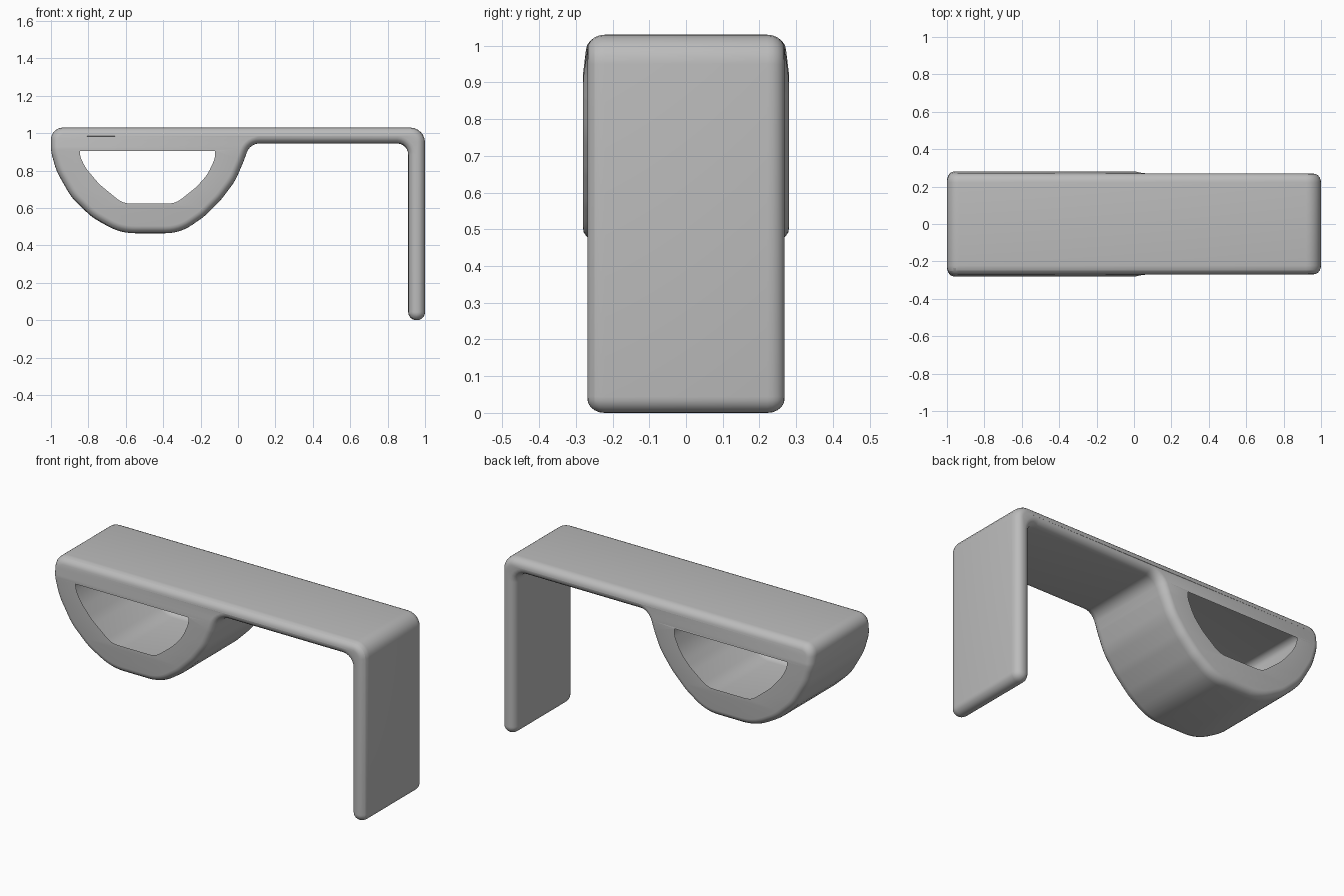
import bpy
import math
from mathutils import Vector

cube = bpy.data.objects.get("Cube")
if cube:
    bpy.data.objects.remove(cube, do_unlink=True)

FLAT, EDGE, STRETCH = 0.222, 0.039, 1.2

grey = bpy.data.materials.new("light grey")
grey.use_nodes = True
colour = (0.5, 0.5, 0.5, 1)
grey.diffuse_color = colour
grey.node_tree.nodes["Principled BSDF"].inputs["Base Color"].default_value = colour


def fillet(corners, steps=7):
    """Round every (x, z, radius) corner of a closed outline."""
    points = []
    for i, (x, z, radius) in enumerate(corners):
        p = Vector((x, z))
        a = Vector(corners[i - 1][:2]) - p
        b = Vector(corners[(i + 1) % len(corners)][:2]) - p
        half = a.angle(b) / 2
        reach = min(radius / math.tan(half), a.length * 0.49, b.length * 0.49)
        start, end = p + a.normalized() * reach, p + b.normalized() * reach
        centre = p + (a.normalized() + b.normalized()).normalized() * reach / math.cos(half)
        u, v = start - centre, end - centre
        sweep = u.angle_signed(v)
        for k in range(steps):
            t = -sweep * k / (steps - 1)
            points.append(centre + Vector((u.x * math.cos(t) - u.y * math.sin(t),
                                           u.x * math.sin(t) + u.y * math.cos(t))))
    return points


# Outer outline: slab, leg, then around the finger loop
outer = [(-1, 1.03, .075), (1, 1.03, .08), (1, 0, .0445), (.91, 0, .0445),
         (.91, .945, .06), (.065, .945, .09), (.03, .85, .2), (-.015, .745, .3),
         (-.09, .645, .3), (-.18, .555, .3), (-.31, .465, .3), (-.63, .465, .3),
         (-.78, .55, .3), (-.89, .655, .3), (-.97, .795, .3), (-1, .9, .2)]
# Opening inside the loop
hole = [(-.885, .945, .06), (-.885, .87, .15), (-.85, .795, .3), (-.77, .70, .3),
        (-.63, .585, .15), (-.32, .585, .15), (-.20, .68, .3), (-.13, .755, .3),
        (-.083, .86, .15), (-.083, .945, .06)]

# Extruded, round-edged profile
curve = bpy.data.curves.new("hook_profile", "CURVE")
curve.dimensions = "2D"
curve.fill_mode = "BOTH"
curve.extrude = FLAT
curve.bevel_depth = EDGE
curve.bevel_resolution = 4
curve.offset = -EDGE
for corners in (outer, hole):
    points = fillet(corners)
    spline = curve.splines.new("POLY")
    spline.points.add(len(points) - 1)
    for target, p in zip(spline.points, points):
        target.co = (p.x, p.y, 0, 1)
    spline.use_cyclic_u = True

hook = bpy.data.objects.new("hook_body", curve)
bpy.context.collection.objects.link(hook)
bpy.ops.object.select_all(action="DESELECT")
hook.select_set(True)
bpy.context.view_layer.objects.active = hook
bpy.ops.object.convert(target="MESH")
hook = bpy.context.object
mesh = hook.data

# Stand upright, soften the side edges and swell the loop slightly
for vert in mesh.vertices:
    x, z, depth = vert.co
    size = abs(depth)
    if size > FLAT:
        size = FLAT + (size - FLAT) * STRETCH
    if x < 0.1:
        size *= 1 + 0.045 * min(1, max(0, (1.02 - z) / 0.1)) * min(1, (0.1 - x) / 0.1)
    vert.co = (x, -math.copysign(size, depth), z)

bpy.ops.object.mode_set(mode="EDIT")
bpy.ops.mesh.select_all(action="SELECT")
bpy.ops.mesh.remove_doubles(threshold=0.0005)
bpy.ops.mesh.normals_make_consistent(inside=False)
bpy.ops.object.mode_set(mode="OBJECT")
mesh.materials.clear()
mesh.materials.append(grey)
bpy.ops.object.shade_smooth_by_angle(angle=math.radians(50))
